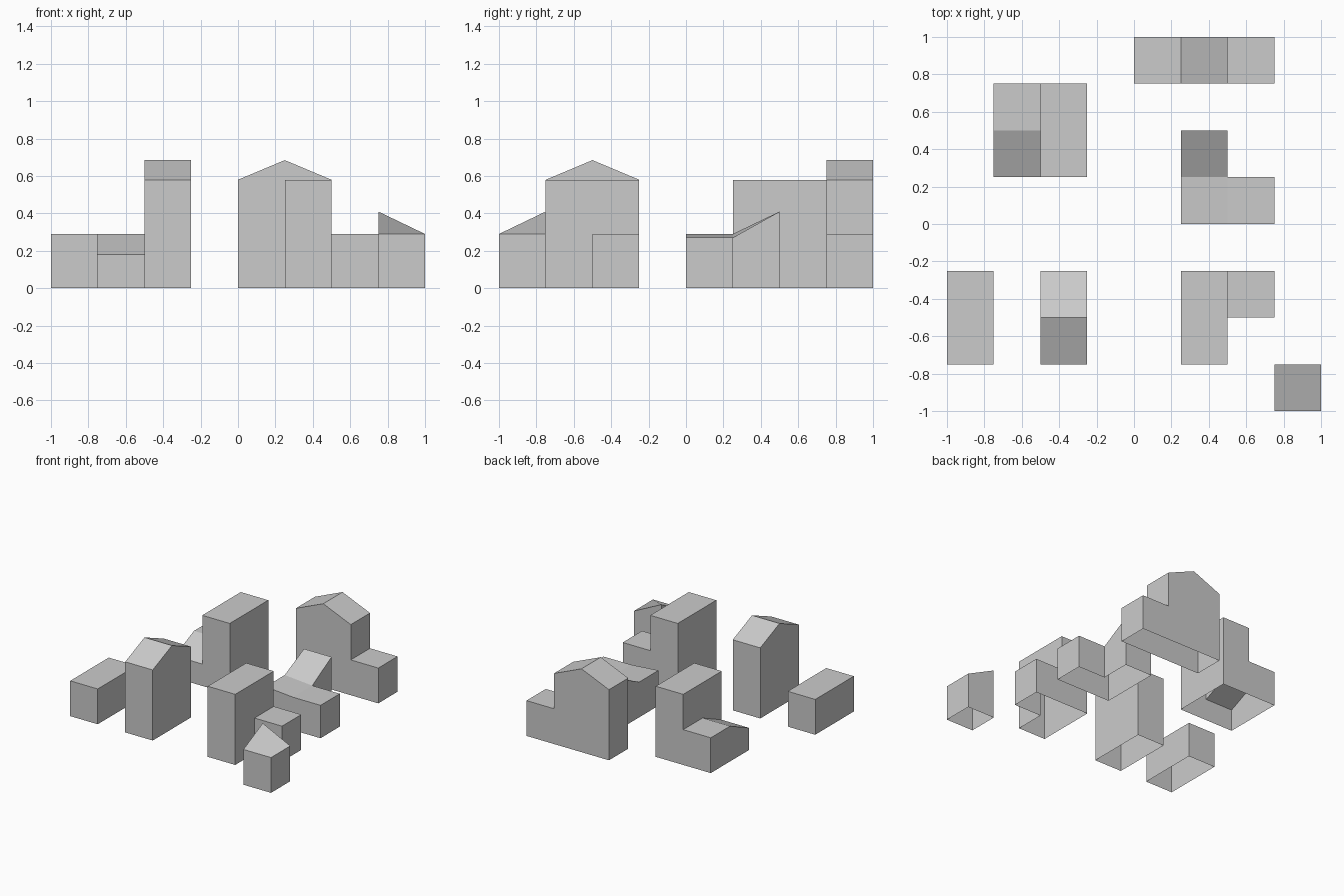
import bpy, bmesh

if "Cube" in bpy.data.objects:
    bpy.data.objects.remove(bpy.data.objects["Cube"])

S = 0.25                                   # plan grid cell
LOW, HIGH, PEAK, LEAN = 0.29, 0.58, 0.685, 0.41
DIP, SAG = 0.18, 0.27


def flat(h):
    return (h, h, h, h)


# Each block: {(column, row): roof heights at SW, SE, NE, NW corners}; cell origin = column*S, row*S
blocks = {
    "gabled_house_with_wing": {(0, 3): (HIGH, PEAK, PEAK, HIGH),
                               (1, 3): (PEAK, HIGH, HIGH, PEAK),
                               (2, 3): flat(LOW)},
    "corner_house_with_slope": {(1, 0): (LOW, SAG, SAG, LOW),
                                (2, 0): flat(SAG),
                                (1, 1): (LOW, SAG, LEAN, LEAN)},
    "tower_with_annex": {(-2, 1): flat(HIGH), (-2, 2): flat(HIGH),
                         (-3, 2): flat(LOW),
                         (-3, 1): (DIP, DIP, LOW, LOW)},
    "gabled_tower": {(-2, -3): (HIGH, HIGH, PEAK, PEAK),
                     (-2, -2): (PEAK, PEAK, HIGH, HIGH)},
    "low_block": {(-4, -3): flat(LOW), (-4, -2): flat(LOW)},
    "tower_with_side_block": {(1, -3): flat(HIGH), (1, -2): flat(HIGH),
                              (2, -2): flat(LOW)},
    "corner_hut": {(3, -4): (LOW, LOW, LOW, LEAN)},
}

CORNERS = [(0, 0), (1, 0), (1, 1), (0, 1)]
SIDES = [(0, -1), (1, 0), (0, 1), (-1, 0)]   # neighbour across edge i -> i+1


def add_face(bm, points):
    """Add a face, dropping repeated points."""
    pts = list(dict.fromkeys(points))
    if len(pts) > 2:
        bm.faces.new([bm.verts.new(p) for p in pts])


def build(name, cells):
    bm = bmesh.new()
    for (c, r), h in cells.items():
        xy = [((c + a) * S, (r + b) * S) for a, b in CORNERS]
        # roof
        add_face(bm, [(*xy[i], h[i]) for i in (1, 2, 3, 0)])
        # walls, only where the neighbour does not cover them (base stays open)
        for i, (dx, dy) in enumerate(SIDES):
            j = (i + 1) % 4
            n = cells.get((c + dx, r + dy))
            lo_i, lo_j = (n[(i + 3) % 4], n[(i + 2) % 4]) if n else (0, 0)
            if h[i] + h[j] > lo_i + lo_j:
                add_face(bm, [(*xy[i], lo_i), (*xy[j], lo_j),
                              (*xy[j], h[j]), (*xy[i], h[i])])
    bmesh.ops.remove_doubles(bm, verts=bm.verts, dist=1e-4)
    mesh = bpy.data.meshes.new(name)
    bm.to_mesh(mesh)
    bm.free()
    bpy.context.collection.objects.link(bpy.data.objects.new(name, mesh))


for name, cells in blocks.items():
    build(name, cells)
